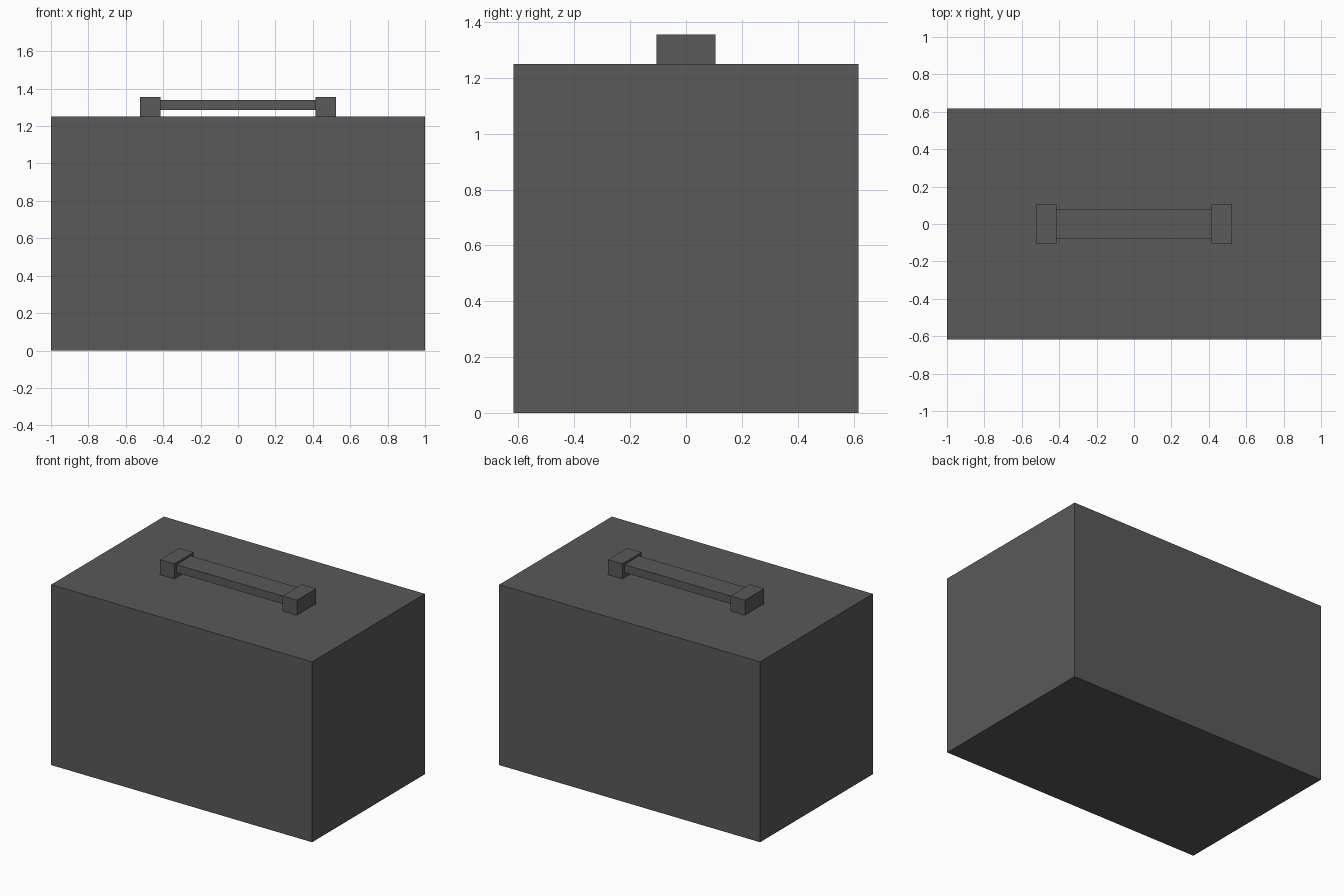
import bpy

cube = bpy.data.objects.get("Cube")
if cube:
    bpy.data.objects.remove(cube, do_unlink=True)

grey = bpy.data.materials.new("dark_grey")
grey.use_nodes = True
colour = (0.1, 0.1, 0.1, 1)
grey.diffuse_color = colour
grey.node_tree.nodes["Principled BSDF"].inputs["Base Color"].default_value = colour


def box(name, low, high):
    """Flat-faced box between two opposite corners."""
    centre = [(a + b) / 2 for a, b in zip(low, high)]
    bpy.ops.mesh.primitive_cube_add(size=1, location=centre)
    obj = bpy.context.object
    obj.name = name
    obj.scale = [b - a for a, b in zip(low, high)]
    bpy.ops.object.transform_apply(location=False, rotation=False, scale=True)
    obj.data.materials.append(grey)
    return obj


# Case body
TOP = 1.25
box("case_body", (-1, -0.617, 0), (1, 0.617, TOP))

# Handle mounts, one at each end
for side, sign in (("left", 1), ("right", -1)):
    inner, outer = sorted((sign * 0.415, sign * 0.525))
    box(side + "_handle_mount", (inner, -0.105, TOP), (outer, 0.105, 1.355))

# Grip bar raised between the mounts
box("handle_grip", (-0.415, -0.08, 1.285), (0.415, 0.08, 1.34))
